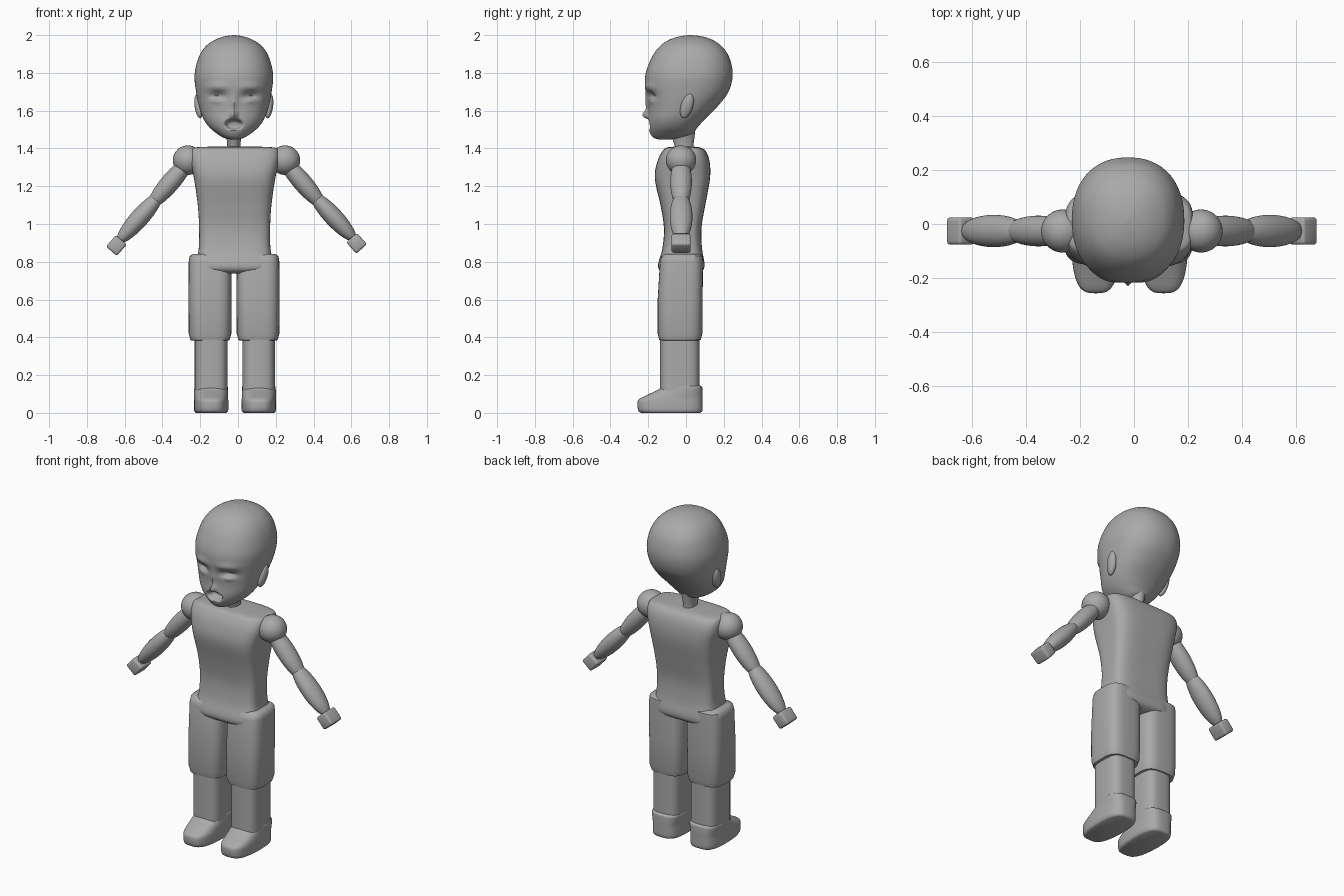
import bpy, bmesh, math
from mathutils import Vector, Matrix

cube = bpy.data.objects.get("Cube")
if cube:
    bpy.data.objects.remove(cube)

grey = bpy.data.materials.new("plain grey")
grey.use_nodes = True
GREY = (0.4, 0.4, 0.4, 1)
grey.diffuse_color = GREY
grey.node_tree.nodes["Principled BSDF"].inputs["Base Color"].default_value = GREY


def finish(bm, name, angle=50):
    """Turn a bmesh into a smooth shaded object."""
    bmesh.ops.recalc_face_normals(bm, faces=bm.faces)
    mesh = bpy.data.meshes.new(name)
    bm.to_mesh(mesh)
    bm.free()
    obj = bpy.data.objects.new(name, mesh)
    mesh.materials.append(grey)
    bpy.context.collection.objects.link(obj)
    bpy.ops.object.select_all(action='DESELECT')
    obj.select_set(True)
    bpy.context.view_layer.objects.active = obj
    bpy.ops.object.shade_smooth_by_angle(angle=math.radians(angle))
    return obj


def spline(rows, steps):
    """Smooth in-between rows that pass through the given ones."""
    rows = [Vector(r) for r in rows]
    out = []
    for i in range(len(rows) - 1):
        b, c = rows[i], rows[i + 1]
        a = rows[i - 1] if i else b
        d = rows[i + 2] if i + 2 < len(rows) else c
        for s in range(steps):
            t = s / steps
            out.append(0.5 * (2 * b + (c - a) * t + (2 * a - 5 * b + 4 * c - d) * t * t
                              + (3 * b - a - 3 * c + d) * t ** 3))
    return out + [rows[-1]]


def loft(name, x, rows, power, segs=48, steps=1, sculpt=None, taper=0):
    """Stack rounded rings; each row is height, half width, front y, back y."""
    bm = bmesh.new()
    rings = []
    for z, w, front, back in spline(rows, steps):
        ring = []
        for k in range(segs):
            a = math.tau * k / segs
            c, s = math.cos(a), math.sin(a)
            px = math.copysign(abs(c) ** (2 / power), c) * w
            py = math.copysign(abs(s) ** (2 / power), s)
            px *= 1 - taper * max(0, -py)
            p = Vector((px, (front + back) / 2 + py * (back - front) / 2, z))
            if sculpt and s < 0:
                p.y += sculpt(p.x, z)
            p.x += x
            ring.append(bm.verts.new(p))
        rings.append(ring)
    for low, high in zip(rings, rings[1:]):
        for k in range(segs):
            j = (k + 1) % segs
            bm.faces.new((low[k], low[j], high[j], high[k]))
    bm.faces.new(rings[0][::-1])
    bm.faces.new(rings[-1])
    return finish(bm, name)


def ellipsoid(name, centre, size, turn=Matrix()):
    bm = bmesh.new()
    bmesh.ops.create_uvsphere(bm, u_segments=32, v_segments=20, radius=1)
    bm.transform(Matrix.Translation(centre) @ turn @ Matrix.Diagonal((*size, 1)))
    return finish(bm, name)


def limb(name, start, end, across, depth):
    """Spindle between two joints."""
    start, end = Vector(start), Vector(end)
    d = end - start
    turn = Matrix.Rotation(math.atan2(d.x, d.z), 4, 'Y')
    return ellipsoid(name, (start + end) / 2, (across, depth, d.length / 2), turn)


def bump(x, z, cx, cz, wx, wz):
    return math.exp(-((x - cx) / wx) ** 2 - ((z - cz) / wz) ** 2)


def face(x, z):
    """Front to back offset that shapes the face."""
    ax = abs(x)
    y = 0.030 * bump(ax, z, 0.085, 1.675, 0.045, 0.026)       # eye sockets
    y -= 0.018 * bump(ax, z, 0.088, 1.655, 0.032, 0.014)      # eyelids
    y -= 0.010 * bump(ax, z, 0.09, 1.725, 0.06, 0.02)         # brows
    y -= 0.012 * bump(x, z, 0, 1.63, 0.014, 0.045)            # nose bridge
    y -= 0.028 * bump(x, z, 0, 1.578, 0.017, 0.022)           # nose tip
    y -= 0.010 * bump(x, z, 0, 1.527, 0.065, 0.04)            # lips
    r = (x / 0.043) ** 2 + ((z - 1.528) / 0.026) ** 2
    return y + 0.055 * math.exp(-r ** 3)                      # open mouth


# Head and neck
MID = -0.022
loft("head", MID, [
    (1.448, 0.02, -0.145, -0.08), (1.455, 0.05, -0.168, -0.03),
    (1.475, 0.085, -0.185, 0.03), (1.51, 0.128, -0.193, 0.06),
    (1.555, 0.16, -0.198, 0.1), (1.62, 0.183, -0.2, 0.165),
    (1.70, 0.2, -0.213, 0.225), (1.79, 0.208, -0.215, 0.247),
    (1.88, 0.187, -0.182, 0.23), (1.94, 0.15, -0.14, 0.19),
    (1.975, 0.1, -0.09, 0.14), (1.993, 0.05, -0.035, 0.085),
    (2.0, 0.005, 0.015, 0.03)], 2.25, segs=144, steps=8, sculpt=face)
loft("neck", MID, [(1.38, 0.036, -0.05, 0.04), (1.42, 0.035, -0.062, 0.04),
                   (1.46, 0.04, -0.075, 0.045), (1.50, 0.05, -0.08, 0.05)], 2, steps=4)
for side, label in ((-1, "right"), (1, "left")):
    tilt = Matrix.Rotation(-0.3, 4, 'X') @ Matrix.Rotation(side * 0.12, 4, 'Y')
    ellipsoid(label + "_ear", (MID + side * 0.186, 0.005, 1.625), (0.022, 0.032, 0.068), tilt)

# Torso
loft("torso", -0.018, [
    (0.738, 0.16, -0.11, 0.06), (0.755, 0.195, -0.14, 0.09),
    (0.79, 0.205, -0.147, 0.098), (0.87, 0.19, -0.125, 0.085),
    (0.98, 0.188, -0.117, 0.082), (1.1, 0.195, -0.135, 0.102),
    (1.24, 0.215, -0.165, 0.127), (1.33, 0.235, -0.152, 0.125),
    (1.385, 0.235, -0.125, 0.105), (1.405, 0.21, -0.1, 0.075),
    (1.41, 0.1, -0.05, 0.03)], 4, segs=64, steps=5)

# Legs
for label, thigh_x, shin_x in (("right", -0.148, -0.142), ("left", 0.106, 0.11)):
    loft(label + "_thigh", thigh_x, [
        (0.382, 0.092, -0.125, 0.06), (0.386, 0.104, -0.142, 0.078),
        (0.42, 0.113, -0.15, 0.087), (0.6, 0.114, -0.15, 0.088),
        (0.8, 0.113, -0.138, 0.09), (0.83, 0.108, -0.13, 0.088),
        (0.842, 0.09, -0.11, 0.07)], 3.4)
    loft(label + "_shin", shin_x, [(0.1, 0.087, -0.138, 0.072),
                                   (0.42, 0.087, -0.138, 0.072)], 3.4)
    loft(label + "_foot", shin_x, [
        (0.0, 0.08, -0.235, 0.075), (0.012, 0.09, -0.253, 0.087),
        (0.055, 0.091, -0.257, 0.088), (0.075, 0.09, -0.245, 0.088),
        (0.1, 0.09, -0.195, 0.088), (0.122, 0.09, -0.15, 0.087),
        (0.138, 0.088, -0.13, 0.085), (0.145, 0.08, -0.12, 0.075)],
        3.2, steps=3, taper=0.12)

# Arms
for side, label, lift in ((-1, "right", 0), (1, "left", 0.012)):
    def at(x, z):
        return (-0.008 + side * x, -0.026, z)
    ellipsoid(label + "_shoulder", at(0.257, 1.338), (0.08, 0.08, 0.078))
    limb(label + "_upper_arm", at(0.23, 1.36), at(0.465, 1.085), 0.05, 0.057)
    limb(label + "_forearm", at(0.395, 1.165), at(0.63, 0.9 + lift), 0.049, 0.06)
    bm = bmesh.new()
    bmesh.ops.create_cube(bm, size=1)
    bmesh.ops.bevel(bm, geom=bm.edges[:], offset=0.14, segments=3, profile=0.5,
                    affect='EDGES')
    bm.transform(Matrix.Translation(at(0.636, 0.886 + lift))
                 @ Matrix.Rotation(-side * 0.72, 4, 'Y')
                 @ Matrix.Diagonal((0.076, 0.102, 0.08, 1)))
    finish(bm, label + "_hand", 60)
